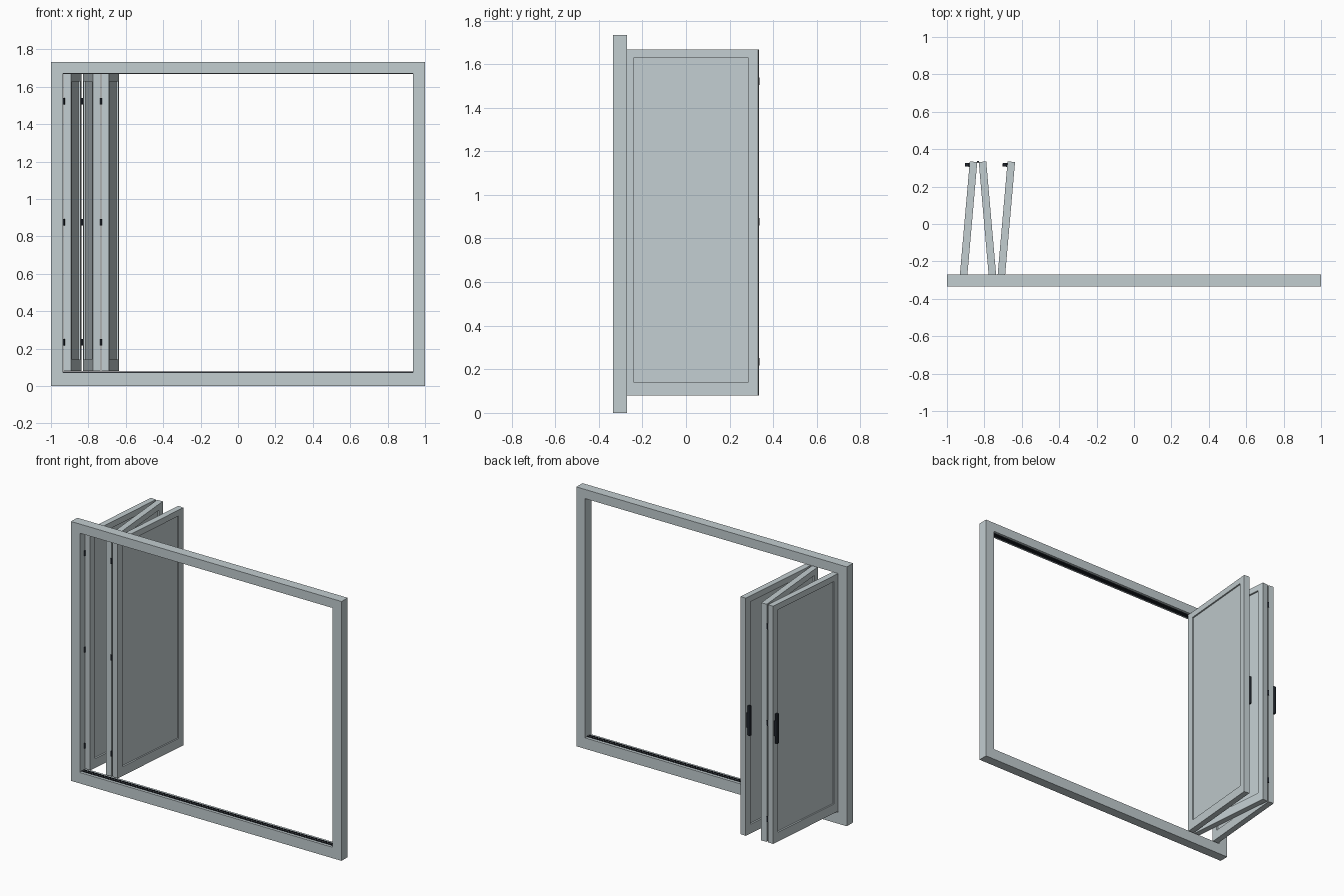
import bpy, bmesh, math
from mathutils import Matrix, Vector

if "Cube" in bpy.data.objects:
    bpy.data.objects.remove(bpy.data.objects["Cube"])


def material(name, rgb):
    m = bpy.data.materials.new(name)
    m.use_nodes = True
    m.diffuse_color = (*rgb, 1)
    m.node_tree.nodes["Principled BSDF"].inputs["Base Color"].default_value = (*rgb, 1)
    return m


GREY = material("pale grey", (0.54, 0.61, 0.63))
BLACK = material("blue black", (0.014, 0.018, 0.026))


def finish(name, bm, mat, matrix=Matrix()):
    bmesh.ops.recalc_face_normals(bm, faces=bm.faces)
    mesh = bpy.data.meshes.new(name)
    bm.to_mesh(mesh)
    bm.free()
    mesh.materials.append(mat)
    obj = bpy.data.objects.new(name, mesh)
    obj.matrix_world = matrix
    bpy.context.collection.objects.link(obj)
    return obj


def box(name, lo, hi, mat, matrix=Matrix(), bevel=0):
    bm = bmesh.new()
    lo, hi = Vector(lo), Vector(hi)
    bmesh.ops.create_cube(bm, size=1, matrix=Matrix.LocRotScale((lo + hi) / 2, None, hi - lo))
    if bevel:
        bmesh.ops.bevel(bm, geom=bm.edges[:], offset=bevel, segments=2, affect="EDGES", profile=0.5)
    return finish(name, bm, mat, matrix)


def ring(name, outer, inner, near, far, axis, mat, matrix=Matrix()):
    """Mitred rectangular frame; rectangles are (u0, z0, u1, z1), depth runs along the other axis."""
    bm = bmesh.new()

    def loop(r, d):
        corners = [(r[0], r[1]), (r[2], r[1]), (r[2], r[3]), (r[0], r[3])]
        return [bm.verts.new((u, d, z) if axis == "x" else (d, u, z)) for u, z in corners]

    loops = [loop(outer, near), loop(outer, far), loop(inner, far), loop(inner, near)]
    for a, b in zip(loops, loops[1:] + loops[:1]):
        for i in range(4):
            j = (i + 1) % 4
            bm.faces.new((a[i], a[j], b[j], b[i]))
    return finish(name, bm, mat, matrix)


# Outer frame
FRONT, BACK, HEIGHT = -0.335, -0.27, 1.733
SILL, HEAD, JAMB = 0.073, 1.672, 0.935
ring("outer_frame", (-1, 0, 1, HEIGHT), (-JAMB, SILL, JAMB, HEAD), FRONT, BACK, "x", GREY)

# Guide tracks on the sill and under the head
for i, y in enumerate((-0.312, -0.294)):
    box(f"sill_track_{i + 1}", (-JAMB, y - 0.004, SILL - 0.002), (JAMB, y + 0.004, SILL + 0.004), BLACK)
    box(f"head_track_{i + 1}", (-JAMB, y - 0.007, HEAD - 0.004), (JAMB, y + 0.007, HEAD + 0.002), BLACK)

# Folded door leaves
HALF_W, HALF_T, LOW, TOP, STILE = 0.31, 0.02, 0.08, 1.668, 0.045
Y_MID, TILT = 0.024, math.radians(5)
for n, (x, turn) in enumerate(((-0.885, -1), (-0.783, 1), (-0.683, -1)), 1):
    m = Matrix.Translation((x, Y_MID, 0)) @ Matrix.Rotation(turn * TILT, 4, "Z")
    pane = (-HALF_W + STILE, LOW + 0.062, HALF_W - STILE, TOP - 0.04)
    ring(f"leaf_frame_{n}", (-HALF_W, LOW, HALF_W, TOP), pane, -HALF_T, HALF_T, "y", GREY, m)
    box(f"leaf_panel_{n}", (-0.01, pane[0], pane[1]), (0.01, pane[2], pane[3]), GREY, m)
    # Handles on the outer side of the first and last leaves
    if turn < 0:
        box(f"handle_plate_{n}", (-HALF_T - 0.006, 0.281, 0.8), (-HALF_T, 0.301, 0.9), BLACK, m)
        box(f"handle_grip_{n}", (-HALF_T - 0.025, 0.281, 0.75), (-HALF_T - 0.005, 0.301, 0.95),
            BLACK, m, 0.004)

# Hinges where the leaves meet each other and the jamb
for place, x, y in (("jamb", -0.932, -0.288), ("back", -0.834, 0.332), ("front", -0.733, -0.288)):
    for k, z in enumerate((0.235, 0.877, 1.522), 1):
        bm = bmesh.new()
        bmesh.ops.create_cone(bm, cap_ends=True, segments=12, radius1=0.006, radius2=0.006,
                              depth=0.035, matrix=Matrix.Translation((x, y, z)))
        hinge = finish(f"{place}_hinge_{k}", bm, BLACK)
        for p in hinge.data.polygons:
            p.use_smooth = len(p.vertices) == 4
